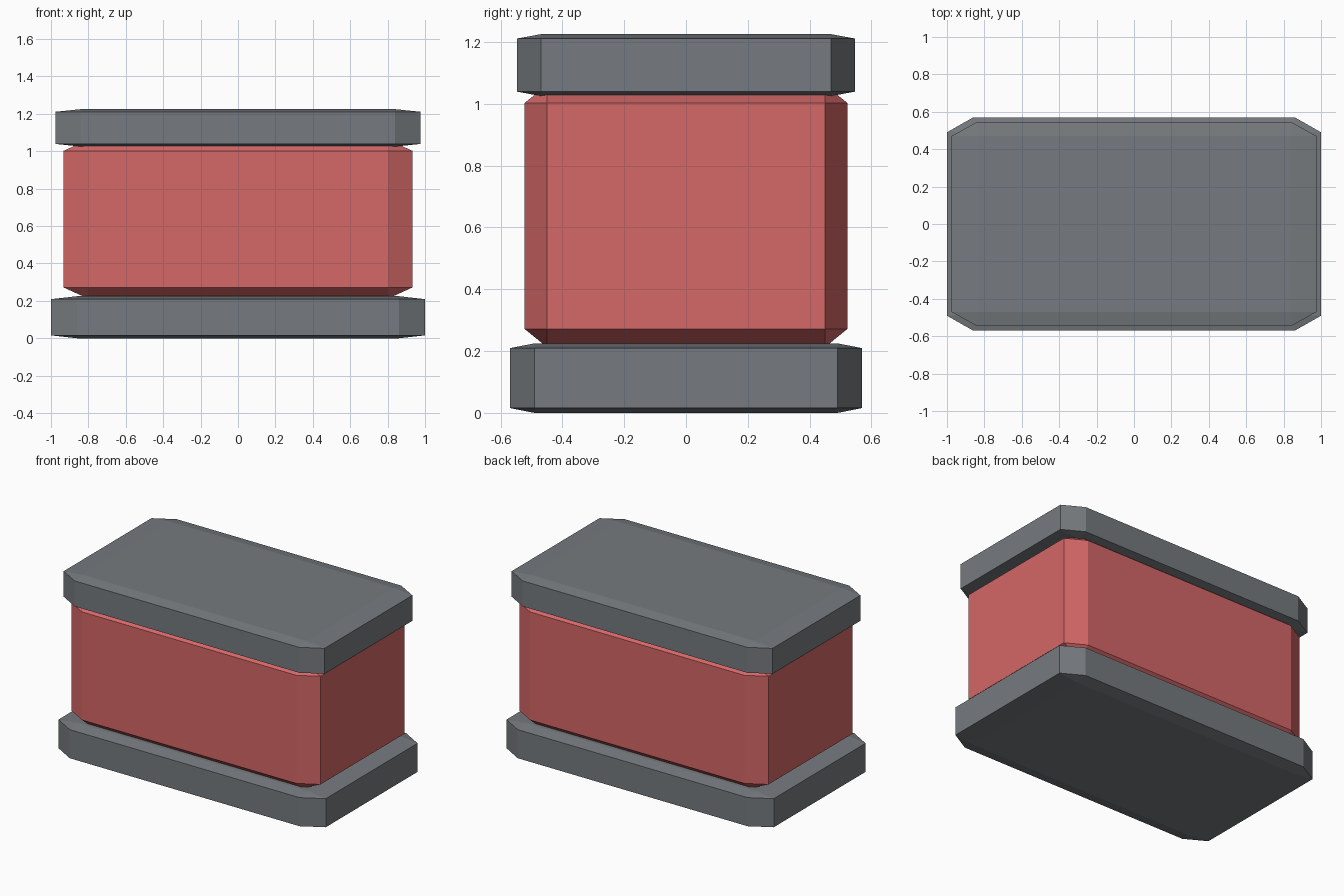
import bpy
import bmesh
from mathutils import Matrix

cube = bpy.data.objects.get("Cube")
if cube:
    bpy.data.objects.remove(cube, do_unlink=True)


def make_material(name, color):
    mat = bpy.data.materials.new(name)
    mat.use_nodes = True
    mat.diffuse_color = color
    mat.node_tree.nodes["Principled BSDF"].inputs["Base Color"].default_value = color
    return mat


def chamfered_block(name, half_x, half_y, bottom, top, mat):
    """Unit cube with chamfered edges, stretched so the chamfers stretch too."""
    bm = bmesh.new()
    bmesh.ops.create_cube(bm, size=2)
    bmesh.ops.bevel(bm, geom=bm.edges[:], offset=0.14, segments=1,
                    affect='EDGES', clamp_overlap=True)
    half_z = (top - bottom) / 2
    stretch = Matrix.Diagonal((half_x, half_y, half_z, 1))
    bmesh.ops.transform(bm, matrix=stretch, verts=bm.verts)
    bmesh.ops.recalc_face_normals(bm, faces=bm.faces)
    mesh = bpy.data.meshes.new(name)
    bm.to_mesh(mesh)
    bm.free()
    mesh.materials.append(mat)
    obj = bpy.data.objects.new(name, mesh)
    obj.location.z = bottom + half_z
    bpy.context.collection.objects.link(obj)
    return obj


grey = make_material("slate grey", (0.18, 0.195, 0.21, 1))
red = make_material("soft red", (0.66, 0.135, 0.135, 1))

# Stacked parts: base slab, coloured body, lid
chamfered_block("base", 1.0, 0.57, 0, 0.225, grey)
chamfered_block("body", 0.932, 0.522, 0.212, 1.062, red)
chamfered_block("lid", 0.976, 0.546, 1.025, 1.225, grey)
